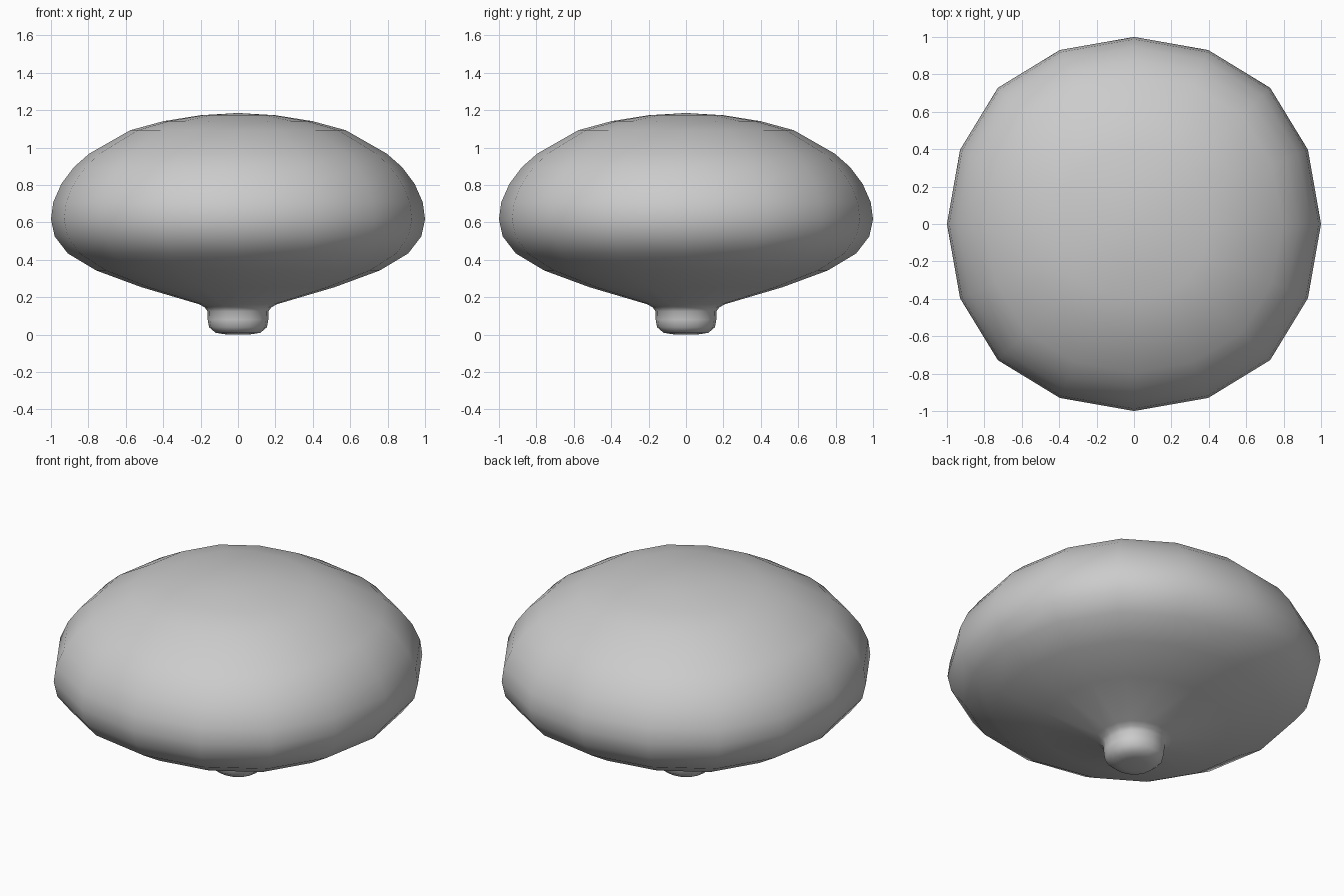
import bpy
import bmesh

old = bpy.data.objects.get("Cube")
if old:
    bpy.data.objects.remove(old, do_unlink=True)

# One plain grey for the whole body
grey = bpy.data.materials.new("plain_grey")
grey.use_nodes = True
color = (0.6, 0.6, 0.6, 1)
grey.diffuse_color = color
grey.node_tree.nodes["Principled BSDF"].inputs["Base Color"].default_value = color

# Slightly squared sixteen-sided cross-section: one quarter turned four times
quarter = [(1, 0), (0.93, 0.397), (0.728, 0.728), (0.397, 0.93)]
section = []
for turn in range(4):
    section += quarter
    quarter = [(-y, x) for x, y in quarter]

# Radius and height, from the foot through the neck and rim to the crown
foot = [(0.07, 0.002), (0.12, 0.01), (0.155, 0.04), (0.162, 0.08), (0.163, 0.125)]
neck = [(0.178, 0.145), (0.206, 0.162)]
belly = [(0.517, 0.254), (0.758, 0.343), (0.91, 0.434), (0.98, 0.525)]
dome = [(1.0, 0.616), (0.988, 0.707), (0.945, 0.805), (0.878, 0.895),
        (0.795, 0.968), (0.576, 1.093), (0.4, 1.141), (0.2, 1.173)]
profile = foot + neck + belly + dome


def loft(name, profile, bottom, top):
    """Skin scaled copies of the section and close both ends at a pole."""
    bm = bmesh.new()
    rings = [[bm.verts.new((x * r, y * r, z)) for x, y in section]
             for r, z in profile]
    n = len(section)
    for low, high in zip(rings, rings[1:]):
        for i in range(n):
            j = (i + 1) % n
            bm.faces.new((low[i], low[j], high[j], high[i]))
    south = bm.verts.new((0, 0, bottom))
    north = bm.verts.new((0, 0, top))
    for i in range(n):
        j = (i + 1) % n
        bm.faces.new((south, rings[0][j], rings[0][i]))
        bm.faces.new((north, rings[-1][i], rings[-1][j]))
    for face in bm.faces:
        face.smooth = True
    mesh = bpy.data.meshes.new(name)
    bm.to_mesh(mesh)
    bm.free()
    mesh.materials.append(grey)
    obj = bpy.data.objects.new(name, mesh)
    bpy.context.collection.objects.link(obj)
    return obj


# Domed body with its small round foot
loft("domed_body", profile, 0, 1.185)
